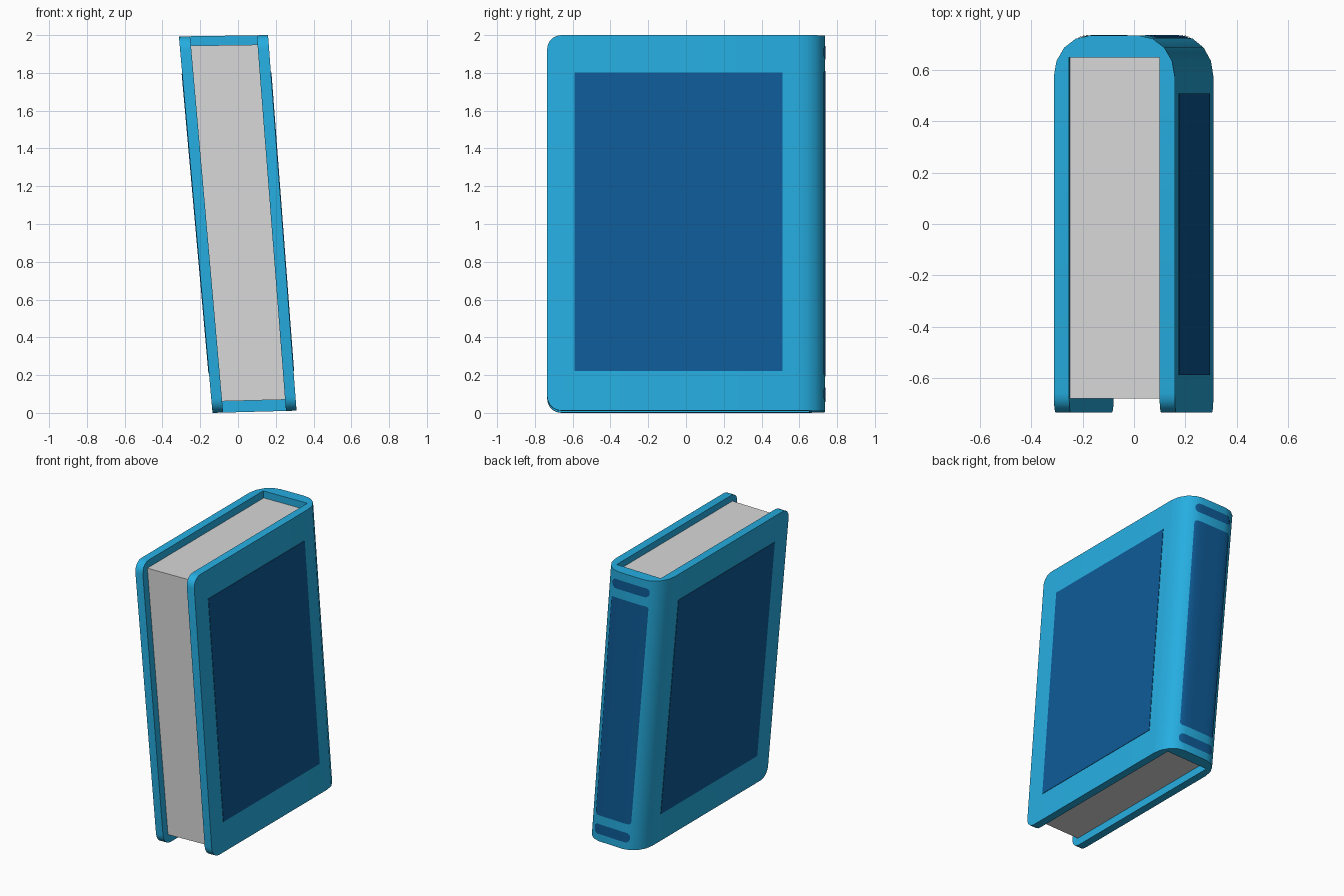
import bpy, bmesh, math

if "Cube" in bpy.data.objects:
    bpy.data.objects.remove(bpy.data.objects["Cube"])

W, D = 0.46, 0.735          # nominal book width, half depth
RX, RY = 0.135, 0.16        # spine rounding radii


def material(name, rgb):
    m = bpy.data.materials.new(name)
    m.diffuse_color = (*rgb, 1)
    m.use_nodes = True
    m.node_tree.nodes["Principled BSDF"].inputs["Base Color"].default_value = m.diffuse_color
    return m


BLUE = material("bright blue", (0.019, 0.42, 0.75))
NAVY = material("dark blue", (0.0045, 0.105, 0.31))
PAPER = material("page grey", (0.69, 0.69, 0.69))


def lean(x, z):
    """Map the upright book section to the leaning, slightly flared one."""
    s, t = x / W + 0.5, z / 2
    left = -0.135 - 0.178 * t
    right = 0.31 - 0.151 * t
    low, high = 0.012 * s, 1.993 + 0.007 * s
    return left + (right - left) * s, low + (high - low) * t


def finish(bm, name, mat):
    for v in bm.verts:
        v.co.x, v.co.z = lean(v.co.x, v.co.z)
    me = bpy.data.meshes.new(name)
    bm.to_mesh(me)
    bm.free()
    ob = bpy.data.objects.new(name, me)
    bpy.context.collection.objects.link(ob)
    me.materials.append(mat)
    bpy.context.view_layer.objects.active = ob
    ob.select_set(True)
    bpy.ops.object.shade_smooth_by_angle(angle=math.radians(35))
    ob.select_set(False)


def box(name, mat, lo, hi):
    bm = bmesh.new()
    bmesh.ops.create_cube(bm, size=1)
    for v in bm.verts:
        for i in range(3):
            v.co[i] = hi[i] if v.co[i] > 0 else lo[i]
    finish(bm, name, mat)


# cover: U-shaped section with rounded spine, extruded upward
arc = [(W / 2 - RX + RX * math.cos(a), D - RY + RY * math.sin(a))
       for a in (math.radians(22.5 * i) for i in range(5))]
half = [(W / 2 - 0.058, 0.65), (W / 2 - 0.058, -D), (W / 2, -D)] + arc
outline = half + [(-x, y) for x, y in reversed(half)]
bm = bmesh.new()
face = bm.faces.new([bm.verts.new((x, y, 0)) for x, y in outline])
top = bmesh.ops.extrude_face_region(bm, geom=[face])["geom"]
for v in top:
    if isinstance(v, bmesh.types.BMVert):
        v.co.z = 2
bmesh.ops.recalc_face_normals(bm, faces=bm.faces)
corners = [e for e in bm.edges
           if all(v.co.y < -D + 0.001 for v in e.verts)
           and abs(e.verts[0].co.z - e.verts[1].co.z) < 0.001]
bmesh.ops.bevel(bm, geom=corners, offset=0.075, segments=5, profile=0.5,
                affect='EDGES')
finish(bm, "cover", BLUE)

# page block
box("pages", PAPER, (-W / 2 + 0.057, -0.68, 0.06), (W / 2 - 0.057, 0.652, 1.95))

# side panels
for name, s in (("left_panel", -1), ("right_panel", 1)):
    xs = sorted((s * (W / 2 - 0.004), s * (W / 2 + 0.003)))
    box(name, NAVY, (xs[0], -0.59, 0.21), (xs[1], 0.51, 1.80))


def spine_y(x):
    d = max(0, abs(x) - (W / 2 - RX))
    return D - RY + RY * math.sqrt(1 - (d / RX) ** 2) + 0.003


def spine_panel(name, zc, hh, r, hw=0.145):
    """Rounded plate that follows the curve of the spine."""
    right = [(0.05, hh), (W / 2 - RX, hh)]
    right += [(hw - r + r * math.sin(a), hh - r + r * math.cos(a))
              for a in (math.radians(18 * i) for i in range(6))]
    cols = [(-x, h) for x, h in reversed(right)] + right
    bm = bmesh.new()
    pairs = [[bm.verts.new((x, spine_y(x), zc + k * h)) for k in (-1, 1)]
             for x, h in cols]
    for (a, b), (c, d) in zip(pairs, pairs[1:]):
        bm.faces.new((a, b, d, c))
    finish(bm, name, NAVY)


# spine panels
spine_panel("spine_panel", 1.0, 0.81, 0.02)
spine_panel("spine_band_top", 1.91, 0.034, 0.03)
spine_panel("spine_band_bottom", 0.09, 0.036, 0.03)
